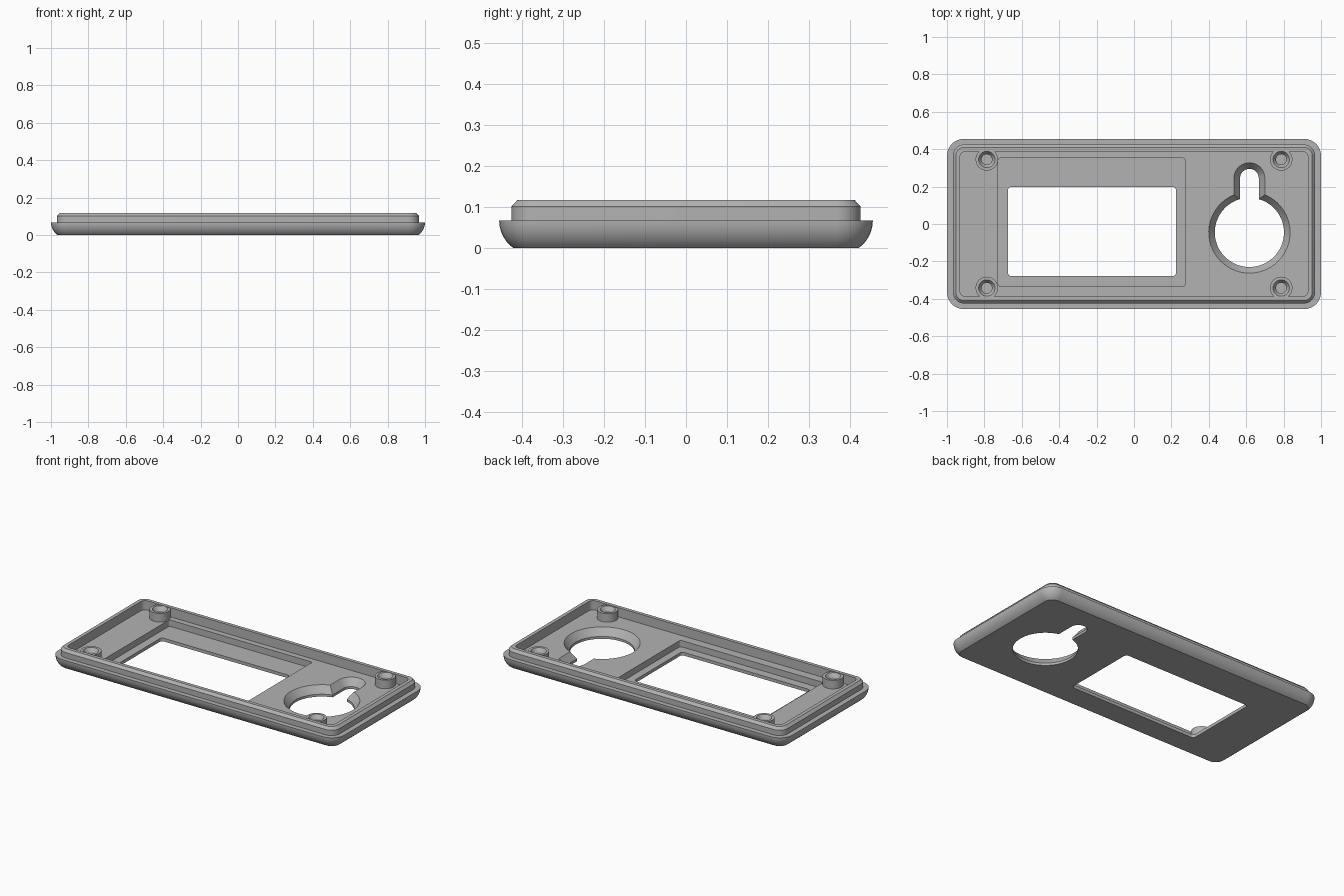
import bpy, bmesh, math

if "Cube" in bpy.data.objects:
    bpy.data.objects.remove(bpy.data.objects["Cube"])

grey = bpy.data.materials.new("plastic_grey")
grey.diffuse_color = (0.45, 0.45, 0.45, 1)
grey.use_nodes = True
grey.node_tree.nodes["Principled BSDF"].inputs["Base Color"].default_value = grey.diffuse_color


def rounded_rect(x0, x1, y0, y1, r, n=8):
    """Counter-clockwise outline of a rectangle with round corners."""
    pts = []
    for k, (cx, cy) in enumerate([(x1 - r, y1 - r), (x0 + r, y1 - r),
                                  (x0 + r, y0 + r), (x1 - r, y0 + r)]):
        for i in range(n + 1):
            a = math.pi / 2 * (k + i / n)
            pts.append((cx + r * math.cos(a), cy + r * math.sin(a)))
    return pts


def circle(cx, cy, r, n=32):
    return [(cx + r * math.cos(2 * math.pi * i / n),
             cy + r * math.sin(2 * math.pi * i / n)) for i in range(n)]


def keyhole(d):
    """Round opening with a slot on top, grown outward by d."""
    cx, cy, top, R, w = 0.617, -0.045, 0.245, 0.185 + d, 0.05 + d
    gap = math.asin(w / R)
    pts = []
    for i in range(49):
        a = math.pi / 2 + gap + (2 * math.pi - 2 * gap) * i / 48
        pts.append((cx + R * math.cos(a), cy + R * math.sin(a)))
    for i in range(17):
        a = math.pi * i / 16
        pts.append((cx + w * math.cos(a), top + w * math.sin(a)))
    return pts


def loft(name, layers):
    """Closed solid through a stack of (outline, z) layers."""
    bm = bmesh.new()
    rings = [[bm.verts.new((x, y, z)) for x, y in pts] for pts, z in layers]
    n = len(rings[0])
    for a, b in zip(rings, rings[1:]):
        for i in range(n):
            j = (i + 1) % n
            bm.faces.new((a[i], a[j], b[j], b[i]))
    bm.faces.new(rings[0][::-1])
    bm.faces.new(rings[-1])
    bmesh.ops.recalc_face_normals(bm, faces=bm.faces)
    me = bpy.data.meshes.new(name)
    bm.to_mesh(me)
    bm.free()
    me.materials.append(grey)
    ob = bpy.data.objects.new(name, me)
    bpy.context.collection.objects.link(ob)
    return ob


def combine(target, other, operation):
    """Apply a boolean and discard the helper."""
    mod = target.modifiers.new("cut", "BOOLEAN")
    mod.operation, mod.object, mod.solver = operation, other, "EXACT"
    bpy.context.view_layer.objects.active = target
    bpy.ops.object.modifier_apply(modifier=mod.name)
    bpy.data.objects.remove(other)


def plate_outline(hx, hy, r):
    return rounded_rect(-hx, hx, -hy, hy, r)


# Cover plate: curved lower edge, flat shoulder, raised chamfered lip
R, EDGE = 0.0836, 0.068
layers = []
for i in range(9):
    z = EDGE * i / 8
    d = R - math.sqrt(R * R - (EDGE - z) ** 2)
    layers.append((plate_outline(1 - d, 0.455 - d, 0.09 - d), z))
layers += [(plate_outline(0.968, 0.425, 0.06), EDGE),
           (plate_outline(0.968, 0.425, 0.06), 0.102),
           (plate_outline(0.953, 0.41, 0.045), 0.118)]
plate = loft("cover_plate", layers)

# Shallow interior inside the lip
inner = plate_outline(0.93, 0.388, 0.03)
combine(plate, loft("interior", [(inner, 0.06), (inner, 0.2)]), "DIFFERENCE")

# Screw bosses in the corners, merged into the long walls
posts = [(sx * 0.787, y) for sx in (-1, 1) for y in (-0.342, 0.345)]
for x, y in posts:
    c = circle(x, y, 0.06)
    combine(plate, loft("boss", [(c, 0.045), (c, 0.114)]), "UNION")

# Blind screw holes with a tapered mouth
for x, y in posts:
    small = circle(x, y, 0.028)
    combine(plate, loft("hole", [(small, 0.05), (small, 0.09),
                                 (circle(x, y, 0.044), 0.1141),
                                 (circle(x, y, 0.044), 0.2)]), "DIFFERENCE")

# Display pocket and the window through it
pocket = rounded_rect(-0.726, 0.273, -0.333, 0.352, 0.012)
combine(plate, loft("pocket", [(pocket, 0.02), (pocket, 0.09)]), "DIFFERENCE")
window = rounded_rect(-0.674, 0.225, -0.279, 0.199, 0.02)
combine(plate, loft("window", [(window, -0.1), (window, 0.1)]), "DIFFERENCE")

# Keyhole opening, widening upward
combine(plate, loft("keyhole", [(keyhole(0), -0.1), (keyhole(0), 0.015),
                                (keyhole(0.040), 0.07)]), "DIFFERENCE")

# Smooth curves, crisp edges
bpy.ops.object.select_all(action="DESELECT")
plate.select_set(True)
bpy.context.view_layer.objects.active = plate
bpy.ops.object.shade_smooth_by_angle(angle=math.radians(25))
